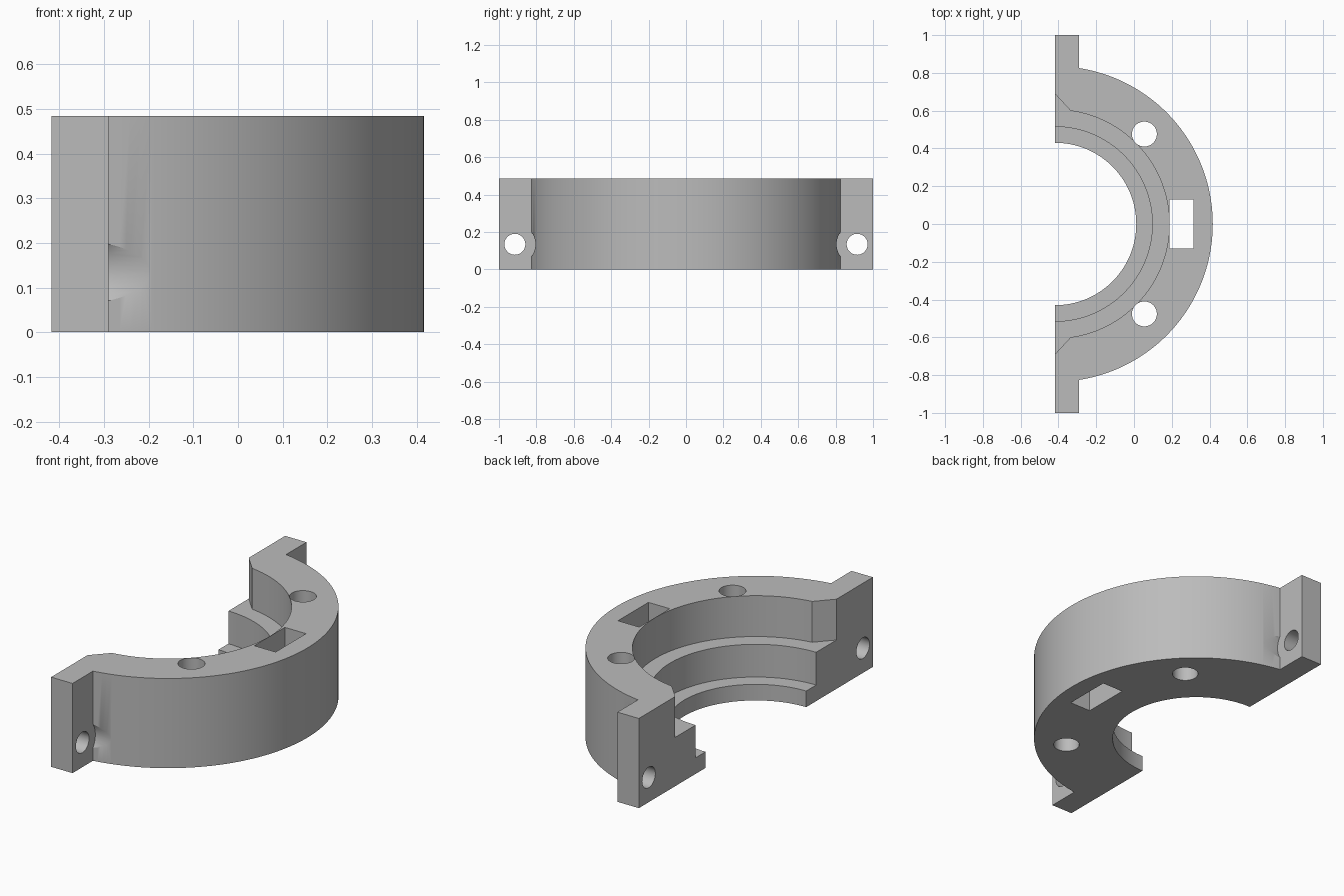
import bpy, bmesh
from math import acos, cos, sin, pi
from mathutils import Vector

if "Cube" in bpy.data.objects:
    bpy.data.objects.remove(bpy.data.objects["Cube"], do_unlink=True)

BACK = -0.418          # flat mating face, also the axis of all arcs
HEIGHT = 0.485
OUTER = 0.835
FLANGE = -0.29         # front face of the bolt flanges
LIP_TOP, LEDGE_TOP = 0.087, 0.264

grey = bpy.data.materials.new("plain grey")
grey.use_nodes = True
grey.diffuse_color = (0.5, 0.5, 0.5, 1)
grey.node_tree.nodes["Principled BSDF"].inputs["Base Color"].default_value = (0.5, 0.5, 0.5, 1)


def arc(radius, cx=BACK, cy=0, start=0, end=2 * pi, steps=96):
    return [(cx + radius * cos(start + (end - start) * i / steps),
             cy + radius * sin(start + (end - start) * i / steps)) for i in range(steps + 1)]


def circle(radius, cx=BACK, cy=0, steps=128):
    return arc(radius, cx, cy, steps=steps)[:-1]


def prism(name, outline, low, high, axis="z"):
    """Extrude an outline along z (points are x, y) or x (points are y, z)."""
    bm = bmesh.new()
    place = (lambda a, b: (a, b, low)) if axis == "z" else (lambda a, b: (low, a, b))
    face = bm.faces.new([bm.verts.new(place(a, b)) for a, b in outline])
    grown = bmesh.ops.extrude_face_region(bm, geom=[face])["geom"]
    shift = Vector((0, 0, high - low)) if axis == "z" else Vector((high - low, 0, 0))
    bmesh.ops.translate(bm, vec=shift, verts=[g for g in grown if isinstance(g, bmesh.types.BMVert)])
    bmesh.ops.recalc_face_normals(bm, faces=bm.faces)
    mesh = bpy.data.meshes.new(name)
    bm.to_mesh(mesh)
    bm.free()
    mesh.materials.append(grey)
    obj = bpy.data.objects.new(name, mesh)
    bpy.context.collection.objects.link(obj)
    return obj


# Half ring with a bolt flange at each end
sweep = acos((FLANGE - BACK) / OUTER)
body = prism("half_ring_clamp",
             [(BACK, -1), (FLANGE, -1)] + arc(OUTER, start=-sweep, end=sweep)
             + [(FLANGE, 1), (BACK, 1)], 0, HEIGHT)


def cut(name, outline, low=-0.1, high=0.6, axis="z"):
    cutter = prism(name, outline, low, high, axis)
    cutter.hide_render = True
    mod = body.modifiers.new(name, "BOOLEAN")
    mod.operation, mod.solver, mod.object = "DIFFERENCE", "EXACT", cutter
    bpy.context.view_layer.objects.active = body
    bpy.ops.object.modifier_apply(modifier=mod.name)
    bpy.data.objects.remove(cutter, do_unlink=True)


# Stepped bore, with the widest step flared towards the mating face
cut("lip_bore", circle(0.43))
cut("ledge_bore", circle(0.515), LIP_TOP)
flare = acos(0.083 / 0.605)
cut("upper_bore", [(BACK - 0.1, -0.797)] + arc(0.605, start=-flare, end=flare)
    + [(BACK - 0.1, 0.797)], LEDGE_TOP)

# Rectangular slot through the middle
cut("slot", [(0.189, -0.13), (0.316, -0.13), (0.316, 0.13), (0.189, 0.13)])

# Upright holes, flange bolt holes and bolt head clearance on both sides
for side in (-1, 1):
    cut("upright_hole", circle(0.066, 0.055, side * 0.476, 48))
    cut("bolt_hole", circle(0.056, side * 0.915, 0.134, 48), -0.6, 0, "x")
    cut("bolt_clearance", circle(0.11, side * 0.915, 0.134, 64), FLANGE, 0.3, "x")

bpy.ops.object.select_all(action="DESELECT")
body.select_set(True)
bpy.context.view_layer.objects.active = body
bpy.ops.object.shade_smooth_by_angle(angle=0.5)
